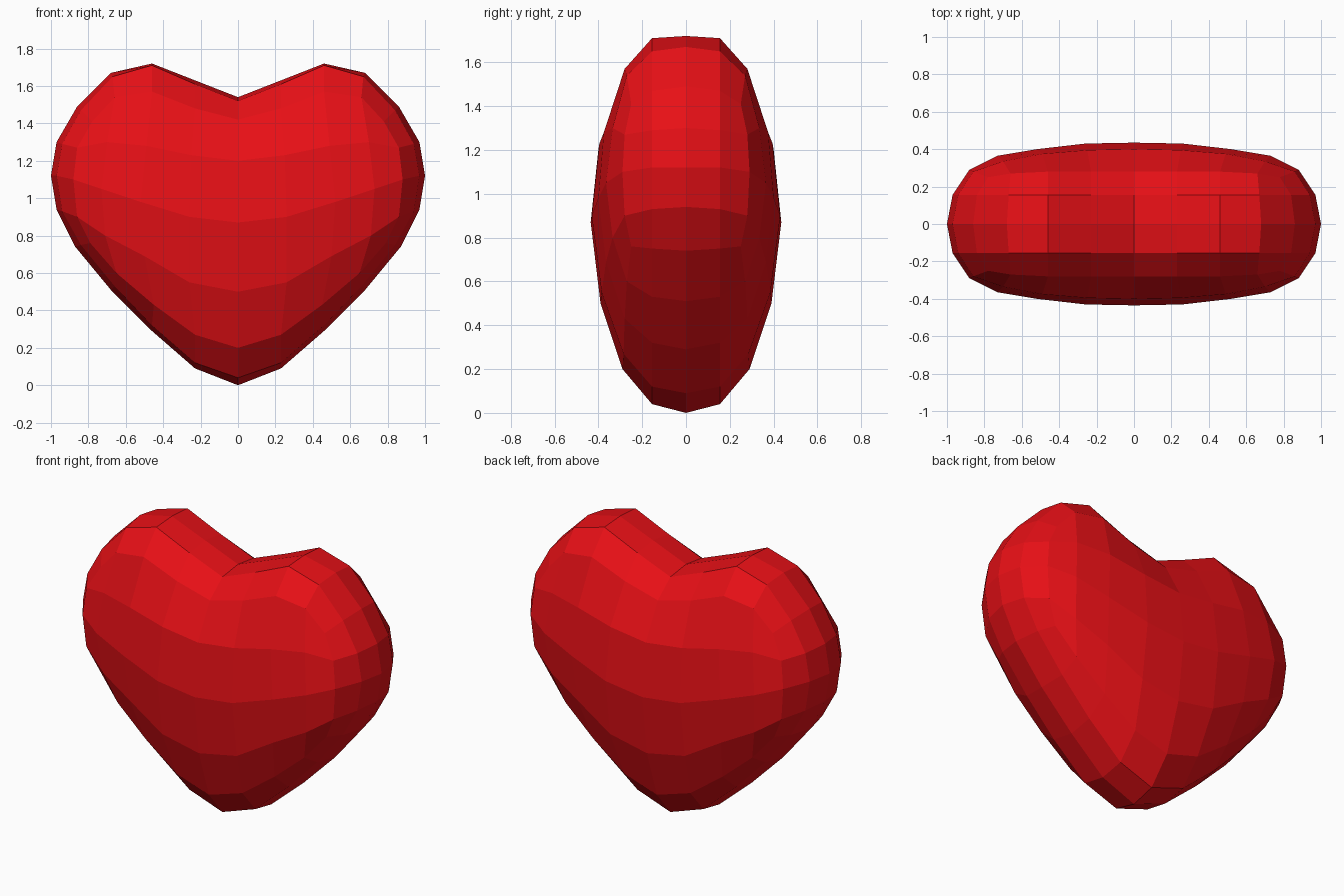
import bpy

if "Cube" in bpy.data.objects:
    bpy.data.objects.remove(bpy.data.objects["Cube"])

# Front patch of the right half: 5 rows (top to bottom) of 5 points (x, depth, z)
front = [
    [(0, .28, 1.42), (.23, .28, 1.48), (.46, .28, 1.57), (.66, .27, 1.54), (.78, .25, 1.41)],
    [(0, .40, 1.20), (.25, .395, 1.23), (.49, .375, 1.28), (.70, .335, 1.30), (.86, .28, 1.27)],
    [(0, .435, .87), (.26, .43, .90), (.52, .40, .98), (.73, .365, 1.05), (.88, .29, 1.10)],
    [(0, .39, .50), (.26, .385, .55), (.50, .365, .69), (.71, .335, .80), (.86, .28, .90)],
    [(0, .29, .20), (.23, .285, .27), (.45, .28, .43), (.65, .27, .60), (.79, .25, .76)],
]

# Rim outlines (x, z), clockwise from the cleft to the bottom tip
rim_side = [(0, 1.52), (.23, 1.61), (.46, 1.71), (.67, 1.65), (.84, 1.47), (.94, 1.29), (.97, 1.12),
            (.94, .93), (.84, .75), (.66, .53), (.46, .32), (.23, .12), (0, .04)]
rim_mid = [(0, 1.54), (.23, 1.63), (.46, 1.72), (.68, 1.67), (.86, 1.49), (.97, 1.30), (1, 1.12),
           (.97, .94), (.87, .74), (.68, .51), (.46, .29), (.23, .09), (0, 0)]

verts, faces = [], []


def add(points):
    start = len(verts)
    verts.extend(points)
    return list(range(start, len(verts)))


# Front panel
grid = [add([(x, -d, z) for x, d, z in row]) for row in front]
for r in range(4):
    for c in range(4):
        faces.append((grid[r][c], grid[r + 1][c], grid[r + 1][c + 1], grid[r][c + 1]))

# Rim strips from the panel border to the middle plane
border = grid[0] + [row[4] for row in grid[1:4]] + grid[4][::-1]
rings = [border,
         add([(x, -.155, z) for x, z in rim_side]),
         add([(x, 0, z) for x, z in rim_mid])]
for a, b in zip(rings, rings[1:]):
    for i in range(12):
        faces.append((a[i], a[i + 1], b[i + 1], b[i]))

mesh = bpy.data.meshes.new("heart")
mesh.from_pydata(verts, [], faces)
heart = bpy.data.objects.new("heart", mesh)
bpy.context.collection.objects.link(heart)

# Mirror the quarter to the left and to the back
mirror = heart.modifiers.new("mirror", 'MIRROR')
mirror.use_axis = (True, True, False)
mirror.merge_threshold = 0.001

red = bpy.data.materials.new("red")
red.diffuse_color = (0.8, 0.005, 0.008, 1)
red.use_nodes = True
red.node_tree.nodes["Principled BSDF"].inputs["Base Color"].default_value = red.diffuse_color
mesh.materials.append(red)
